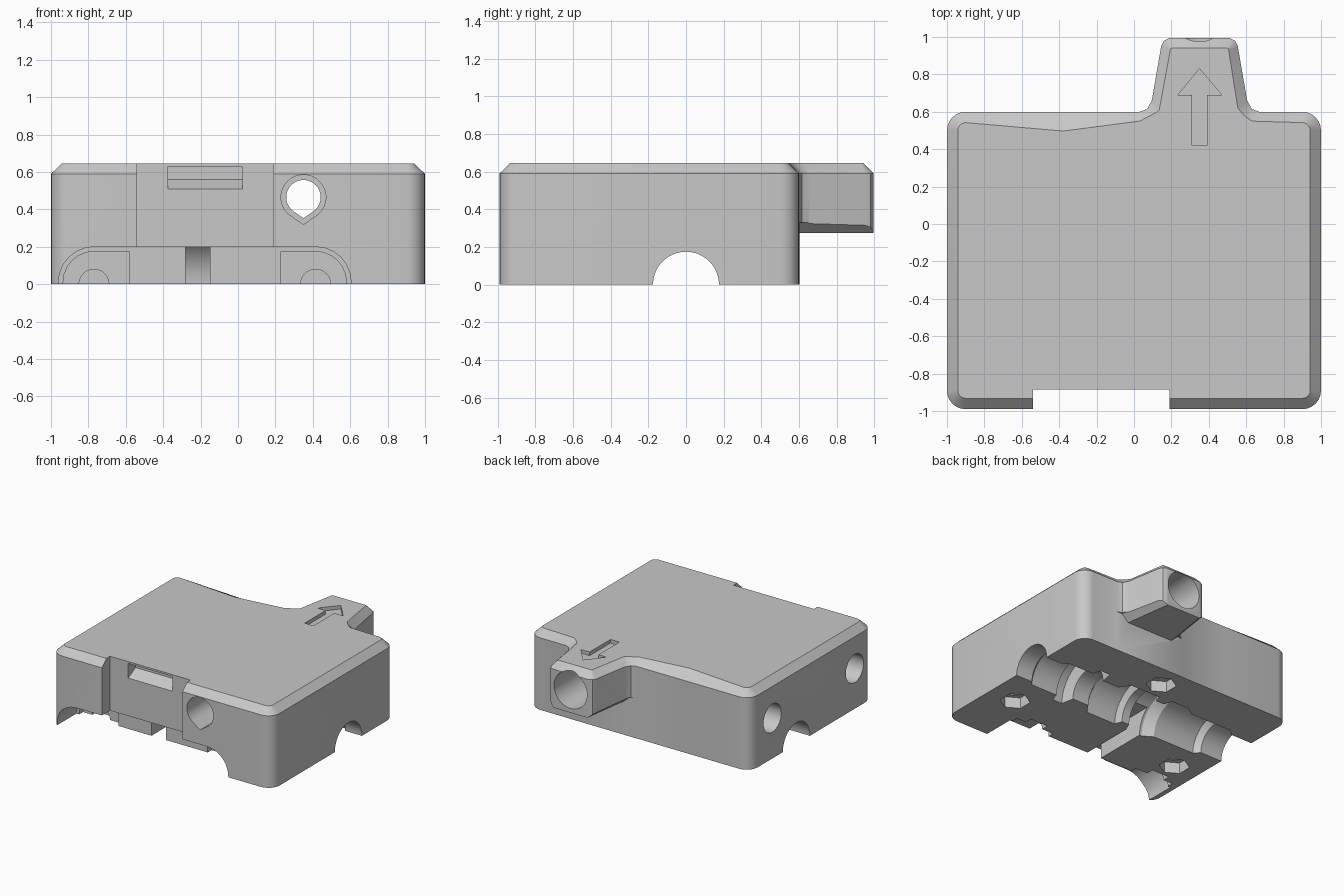
import bpy, bmesh
from math import sin, cos, pi, radians

cube = bpy.data.objects.get("Cube")
if cube:
    bpy.data.objects.remove(cube)

grey = bpy.data.materials.new("plain grey")
grey.use_nodes = True
grey.diffuse_color = (0.58, 0.58, 0.58, 1)
grey.node_tree.nodes["Principled BSDF"].inputs["Base Color"].default_value = (0.58, 0.58, 0.58, 1)


def loft(name, rings):
    """Closed solid through matching rings of points."""
    bm = bmesh.new()
    loops = [[bm.verts.new(p) for p in ring] for ring in rings]
    n = len(loops[0])
    for low, high in zip(loops, loops[1:]):
        for i in range(n):
            j = (i + 1) % n
            bm.faces.new((low[i], low[j], high[j], high[i]))
    bm.faces.new(loops[0][::-1])
    bm.faces.new(loops[-1])
    bmesh.ops.remove_doubles(bm, verts=bm.verts[:], dist=0.0001)
    bmesh.ops.recalc_face_normals(bm, faces=bm.faces[:])
    mesh = bpy.data.meshes.new(name)
    bm.to_mesh(mesh)
    bm.free()
    mesh.materials.append(grey)
    obj = bpy.data.objects.new(name, mesh)
    bpy.context.collection.objects.link(obj)
    return obj


def place(pts, axis, d):
    if axis == "x":
        return [(d, a, b) for a, b in pts]
    if axis == "y":
        return [(a, d, b) for a, b in pts]
    return [(a, b, d) for a, b in pts]


def circle(cx, cy, r, n=48):
    return [(cx + r * sin(2 * pi * i / n), cy - r * cos(2 * pi * i / n)) for i in range(n)]


def teardrop(cx, cy, r, tip):
    """Circle with a point hanging below it."""
    pts = circle(cx, cy, r)
    return [(cx, cy - tip)] + [p for p in pts if p[1] > cy - r * r / tip]


def arc(cx, cy, r, start):
    return [(cx + r * cos(radians(start + a)), cy + r * sin(radians(start + a)))
            for a in range(0, 91, 15)]


def cut(pts, axis, lo, hi):
    carve(loft("cutter", [place(pts, axis, lo), place(pts, axis, hi)]))


def carve(cutter):
    mod = body.modifiers.new("cut", "BOOLEAN")
    mod.operation = "DIFFERENCE"
    mod.solver = "EXACT"
    mod.object = cutter
    bpy.context.view_layer.objects.active = body
    bpy.ops.object.modifier_apply(modifier=mod.name)
    bpy.data.objects.remove(cutter)


def box(a0, a1, b0, b1):
    return [(a0, b0), (a1, b0), (a1, b1), (a0, b1)]


# Housing outline with nose, plus its chamfered top outline
nose_low = [(.67, .6), (.63, .615), (.605, .66), (.555, .95), (.54, .98), (.51, .995), (.19, .995),
            (.16, .98), (.145, .95), (.095, .66), (.07, .615), (.03, .6), (-.38, .6)]
nose_top = [(.63, .55), (.59, .58), (.555, .62), (.506, .93), (.504, .937), (.5, .94), (.2, .94),
            (.196, .937), (.194, .93), (.135, .61), (.12, .597), (.03, .55), (-.38, .497)]


def outline(r, nose):
    return (arc(-.9, -.89, r, 180) + arc(.9, -.89, r, 270) + arc(.9, .5, r, 0)
            + nose + arc(-.9, .5, r, 90))


low, top = outline(.1, nose_low), outline(.042, nose_top)
body = loft("housing", [place(low, "z", 0), place(low, "z", .59), place(top, "z", .645)])

# Space under the nose, leaving chamfered lower edges that follow its taper
for_root = [(-.6, -.1), (1.2, -.1), (1.2, .33), (.62, .33), (.56, .275), (.14, .275), (.08, .33),
            (-.6, .33)]
for_tip = [(-.6, -.1), (1.2, -.1), (1.2, .33), (.55, .33), (.49, .275), (.21, .275), (.15, .33),
           (-.6, .33)]
carve(loft("cutter", [place(for_root, "y", .601), place(for_tip, "y", 1.1)]))

# Front notch and catch slot
cut(box(-.54, .19, -1.2, -.885), "z", -.1, .8)
cut([(-.95, .63), (-.95, .51), (-.885, .51), (-.79, .56), (-.79, .63)], "x", -.375, .025)

# Low arched opening under the front panel, with deeper pockets at both ends
left_arch, right_arch = arc(-.77, .01, .19, 90)[::-1], arc(.415, .01, .19, 0)[::-1]
cut([(-.96, -.1)] + left_arch + right_arch + [(.605, -.1)], "y", -1.2, -.72)
left_arch, right_arch = arc(-.77, .01, .165, 90)[::-1], arc(.415, .01, .165, 0)[::-1]
cut([(-.935, -.1)] + left_arch + [(-.58, .175), (-.58, -.1)], "y", -1.1, -.67)
cut([(.23, -.1), (.23, .175)] + right_arch + [(.58, -.1)], "y", -1.1, -.67)
for x in (-.77, .415):
    cut(circle(x, 0, .08, 32), "y", -1.1, -.61)

# Slot from the front into the main channel
cut(box(-.28, -.15, -.1, .2), "y", -1.1, 0)

# Stepped channel along the underside
steps = [(-1.1, .175), (-.8, .175), (-.76, .22), (-.38, .22), (-.3, .27), (-.15, .27), (-.12, .2),
         (-.05, .2), (-.03, .26), (.24, .26), (.3, .175), (.45, .175), (.47, .28), (.56, .28),
         (.58, .21), (.82, .21), (.85, .175), (1.1, .175)]
carve(loft("cutter", [place(circle(0, 0, r), "x", x) for x, r in steps]))

# Stepped lengthwise bore, widest in the nose
cut(teardrop(.35, .465, .12, .145), "y", -1.1, .1)
cut(teardrop(.35, .465, .092, .112), "y", 0, .7)
cut(circle(.35, .46, .15), "y", .62, 1.1)

# Blind round holes in the right-hand wall
for y in (.31, -.755):
    cut(circle(y, .33, .115), "x", -1.1, -.6)

# Nut pockets and screw holes underneath
for x, y in ((.76, -.48), (.08, .41), (-.78, -.46)):
    cut(circle(x, y, .115, 6), "z", -.1, .09)
    cut(circle(x, y, .065, 24), "z", -.1, .4)

# Arrow recessed in the top
cut([(.31, .42), (.39, .42), (.39, .69), (.47, .69), (.35, .83), (.235, .69), (.31, .69)],
    "z", .615, .8)

# Soft shading on the round parts
bpy.ops.object.select_all(action="DESELECT")
body.select_set(True)
bpy.context.view_layer.objects.active = body
bpy.ops.object.shade_smooth_by_angle(angle=radians(30))
